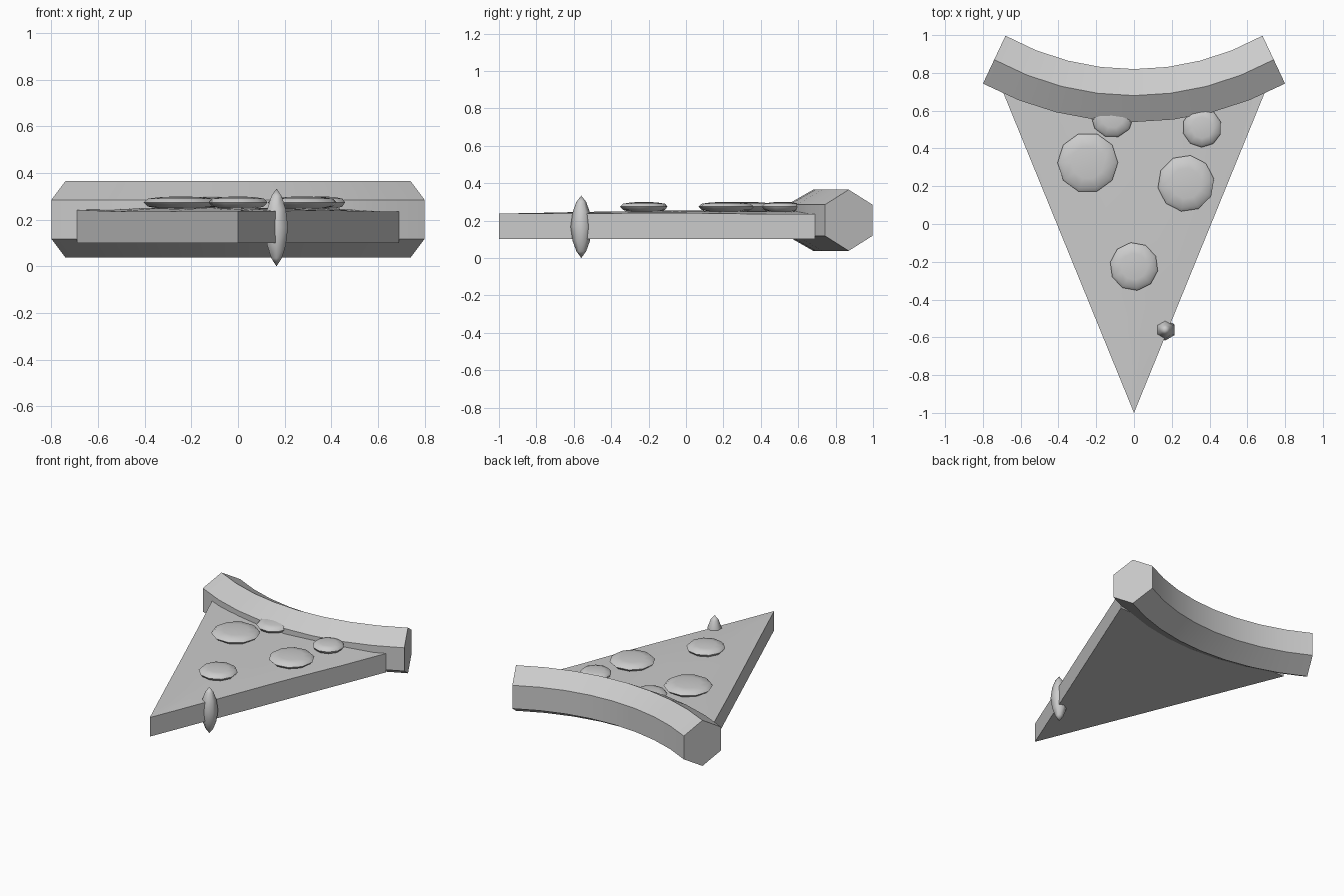
import bpy, bmesh, math
from mathutils import Vector

if "Cube" in bpy.data.objects:
    bpy.data.objects.remove(bpy.data.objects["Cube"])

grey = bpy.data.materials.new("plain grey")
grey.diffuse_color = (0.6, 0.6, 0.6, 1)
grey.use_nodes = True
grey.node_tree.nodes["Principled BSDF"].inputs["Base Color"].default_value = grey.diffuse_color


def finish(name, bm, smooth_angle=None):
    bmesh.ops.recalc_face_normals(bm, faces=bm.faces)
    mesh = bpy.data.meshes.new(name)
    bm.to_mesh(mesh)
    bm.free()
    mesh.materials.append(grey)
    obj = bpy.data.objects.new(name, mesh)
    bpy.context.collection.objects.link(obj)
    if smooth_angle:
        bpy.ops.object.select_all(action='DESELECT')
        obj.select_set(True)
        bpy.context.view_layer.objects.active = obj
        bpy.ops.object.shade_smooth_by_angle(angle=math.radians(smooth_angle))
    return obj


def loft(bm, rings):
    """Bridge rings of points; a one-point ring becomes a pole."""
    rows = [[bm.verts.new(p) for p in ring] for ring in rings]
    for a, b in zip(rows, rows[1:]):
        n = max(len(a), len(b))
        for i in range(n):
            j = (i + 1) % n
            if len(a) == 1:
                bm.faces.new((a[0], b[i], b[j]))
            elif len(b) == 1:
                bm.faces.new((a[i], a[j], b[0]))
            else:
                bm.faces.new((a[i], a[j], b[j], b[i]))
    return rows


def lathe(name, x, y, profile, sides, turn=0.0, angle=60):
    bm = bmesh.new()
    rings = []
    for r, z in profile:
        n = sides if r > 0 else 1
        rings.append([(x + r * math.cos(2 * math.pi * i / sides + turn),
                       y + r * math.sin(2 * math.pi * i / sides + turn), z)
                      for i in range(n)])
    loft(bm, rings)
    return finish(name, bm, angle)


# Bread wedge
TIP, BACK, HALF = -1.0, 0.69, 0.69
bm = bmesh.new()
tri = [(0, TIP), (HALF, BACK), (-HALF, BACK)]
rows = loft(bm, [[(x, y, z) for x, y in tri] for z in (0.10, 0.235)])
for row in rows:
    bm.faces.new(row)
finish("bread_wedge", bm)

# Cheese sheet, gently rippled above the bread
bm = bmesh.new()
STEPS, COLS = 8, 6
rows = []
for i in range(STEPS + 1):
    t = i / STEPS
    y = TIP + (BACK - TIP) * t
    row = []
    for j in range(COLS + 1 if i else 1):
        s = j / COLS * 2 - 1 if i else 0
        inner = 1 - s * s
        z = 0.237 + 0.014 * inner * min(1, 2 * t) + 0.006 * t * math.sin(5 * s + 6 * t)
        row.append(bm.verts.new((s * HALF * t, y, z)))
    rows.append(row)
for a, b in zip(rows, rows[1:]):
    for j in range(COLS):
        if len(a) == 1:
            bm.faces.new((a[0], b[j + 1], b[j]))
        else:
            bm.faces.new((a[j], a[j + 1], b[j + 1], b[j]))
bmesh.ops.recalc_face_normals(bm, faces=bm.faces)
# skirt closing the sheet down to the bread
rim = [e for e in bm.edges if e.is_boundary]
skirt = bmesh.ops.extrude_edge_only(bm, edges=rim)["geom"]
for v in skirt:
    if isinstance(v, bmesh.types.BMVert):
        v.co.z = 0.225
finish("cheese_sheet", bm, 40)

# Crust: six-sided section swept along a shallow arc
section = [(0.14, 0.285), (0, 0.365), (-0.14, 0.285), (-0.14, 0.118), (0, 0.038), (0.14, 0.118)]
CENTRE_Y, RADIUS, SWING, SEGS = 2.216, 1.536, math.radians(28.8), 8
bm = bmesh.new()
rings = []
for i in range(SEGS + 1):
    a = SWING * (2 * i / SEGS - 1)
    mid = Vector((RADIUS * math.sin(a), CENTRE_Y - RADIUS * math.cos(a), 0))
    tilt = a * 25.2 / 28.8
    out = Vector((-math.sin(tilt), math.cos(tilt), 0))
    rings.append([mid + out * w + Vector((0, 0, z)) for w, z in section])
rows = loft(bm, rings)
bm.faces.new(rows[0])
bm.faces.new(rows[-1])
finish("crust", bm, 30)

# Sausage slices: flattened ten-sided rounds
slice_shape = [(0, 0.300), (0.55, 0.297), (0.88, 0.290), (1, 0.274),
               (0.88, 0.256), (0.55, 0.247), (0, 0.245)]
slices = [(-0.245, 0.325, 0.16), (0.275, 0.215, 0.15), (0.36, 0.51, 0.104),
          (0.0, -0.225, 0.128), (-0.115, 0.57, 0.113)]
for k, (x, y, r) in enumerate(slices):
    lathe(f"sausage_slice_{k + 1}", x, y, [(r * q, z) for q, z in slice_shape], 10, 0.15 * k)

# Cheese drip hanging over the right edge
lathe("cheese_drip", 0.165, -0.56,
      [(0, 0.0), (0.026, 0.035), (0.046, 0.09), (0.057, 0.167),
       (0.046, 0.245), (0.026, 0.30), (0, 0.333)], 6, math.pi / 6, 65)
